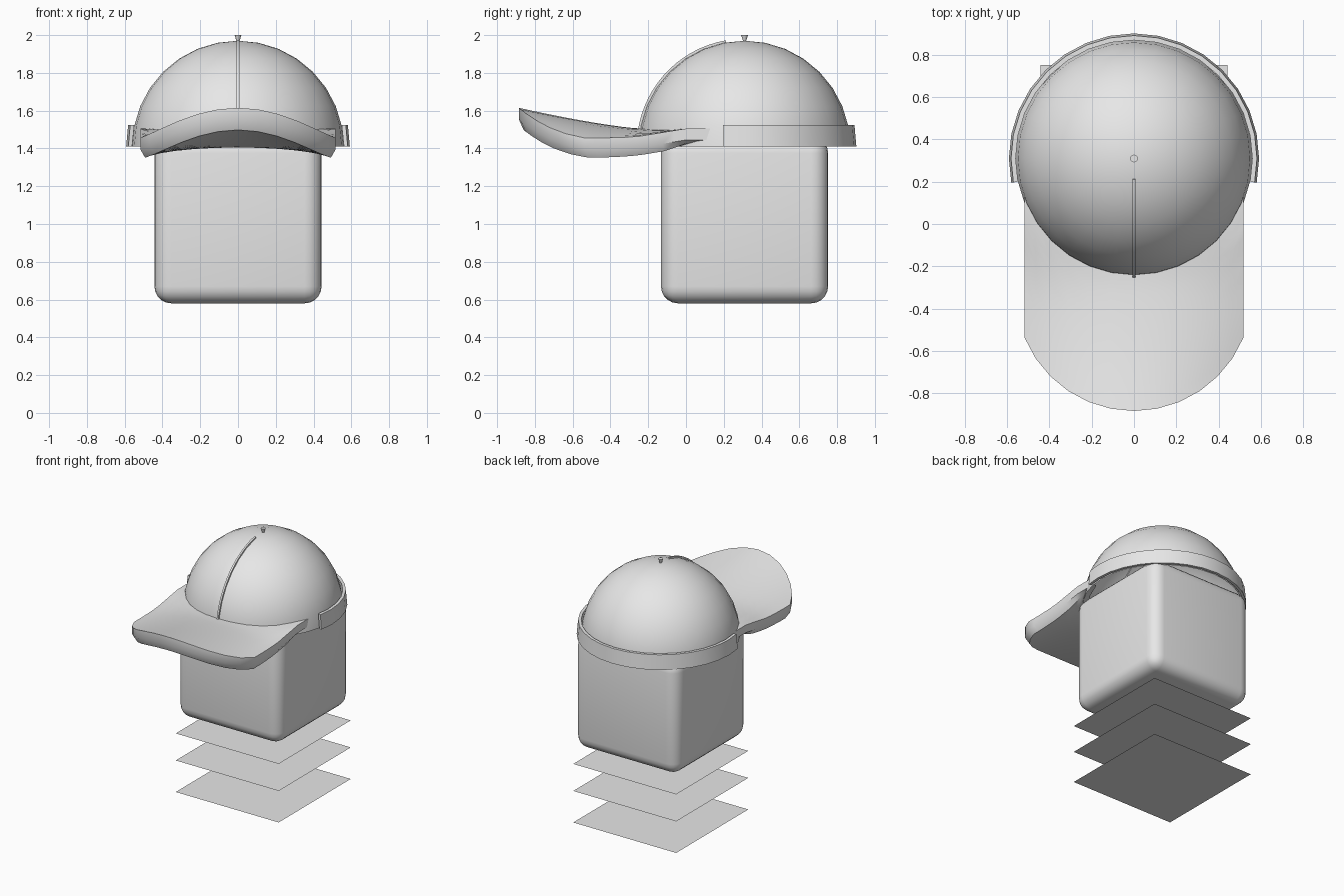
import bpy, bmesh, math
from mathutils import Matrix, Vector

cube = bpy.data.objects.get("Cube")
if cube:
    bpy.data.objects.remove(cube, do_unlink=True)

grey = bpy.data.materials.new("light grey")
grey.use_nodes = True
grey.diffuse_color = (0.8, 0.8, 0.8, 1)
grey.node_tree.nodes["Principled BSDF"].inputs["Base Color"].default_value = (0.8, 0.8, 0.8, 1)

CY = 0.31      # depth of the head centre
BASE = 1.41    # height of the cap's lower edge
R = 0.56       # cap radius


def finish(name, bm, smooth=True, recalc=True):
    if recalc:
        bmesh.ops.recalc_face_normals(bm, faces=bm.faces)
    me = bpy.data.meshes.new(name)
    bm.to_mesh(me)
    bm.free()
    me.materials.append(grey)
    ob = bpy.data.objects.new(name, me)
    bpy.context.collection.objects.link(ob)
    if smooth:
        bpy.ops.object.select_all(action='DESELECT')
        ob.select_set(True)
        bpy.context.view_layer.objects.active = ob
        bpy.ops.object.shade_smooth_by_angle(angle=math.radians(35))
    return ob


def sweep(name, sections):
    """Join equal closed cross-sections into a capped strip."""
    bm = bmesh.new()
    rings = [[bm.verts.new(p) for p in s] for s in sections]
    n = len(rings[0])
    for a, b in zip(rings, rings[1:]):
        for i in range(n):
            j = (i + 1) % n
            bm.faces.new((a[i], a[j], b[j], b[i]))
    bm.faces.new(rings[0])
    bm.faces.new(rings[-1])
    return finish(name, bm)


# Head: rounded cube
bm = bmesh.new()
bmesh.ops.create_cube(bm, size=0.885)
bmesh.ops.translate(bm, verts=bm.verts, vec=(0, CY, 0.58 + 0.4425))
bmesh.ops.bevel(bm, geom=bm.edges[:], offset=0.09, segments=5, profile=0.5, affect='EDGES')
finish("head", bm)

# Floating square sheets under the head
for i, z in enumerate((0.0, 0.245, 0.455)):
    bm = bmesh.new()
    bmesh.ops.create_grid(bm, x_segments=1, y_segments=1, size=0.4425)
    bmesh.ops.translate(bm, verts=bm.verts, vec=(0, CY, z))
    finish(f"floor_sheet_{i + 1}", bm, smooth=False, recalc=False)

# Cap crown: open half sphere
bm = bmesh.new()
bmesh.ops.create_uvsphere(bm, u_segments=32, v_segments=16, radius=R)
bmesh.ops.delete(bm, geom=[v for v in bm.verts if v.co.z < -0.01], context='VERTS')
bmesh.ops.translate(bm, verts=bm.verts, vec=(0, CY, BASE))
finish("cap_crown", bm, recalc=False)

# Band round the back of the cap
band = []
for i in range(19):
    a = math.radians(-11.25 + 11.25 * i)
    band.append([(r * math.cos(a), CY + r * math.sin(a), z) for r, z in
                 ((0.572, BASE), (0.592, BASE), (0.582, 1.523), (0.56, 1.523))])
sweep("back_band", band)

# Raised seam down the front of the crown
seam = []
for i in range(17):
    a = math.radians(10 + 78 * i / 16)
    seam.append([(x, CY - r * math.sin(a), BASE + r * math.cos(a)) for x, r in
                 ((-0.007, 0.55), (0.007, 0.55), (0.007, 0.571), (-0.007, 0.571))])
sweep("front_seam", seam)

# Button on top
bm = bmesh.new()
bmesh.ops.create_cone(bm, cap_ends=True, segments=16, radius1=0.007, radius2=0.018, depth=0.035,
                      matrix=Matrix.Translation((0, CY, 1.9825)))
finish("top_button", bm)


# Brim: arched top, upright rim, chamfer and underside
def brim_top(x, y):
    t = max(0, (-0.24 - y) / 0.645)
    return 1.505 + 0.11 * t ** 1.3 - 0.62 * max(0, -y) * x * x


def brim_depth(y):
    back = min(1, max(0, (y + 0.1) / 0.19))
    front = max(0, (-0.24 - y) / 0.645)
    return 0.1 - 0.04 * back + 0.012 * front


COLS, ROWS = 13, 13


def brim_point(i, j, inset):
    a = math.radians(-67.5 + 135 * i / (COLS - 1))
    x = R * math.sin(a)
    back = CY - math.sqrt(0.535 ** 2 - x * x)
    front = -0.325 - R * math.cos(a) + inset
    y = back + (front - back) * j / (ROWS - 1)
    return x * (1 - inset * 2), y, brim_top(x, y)


bm = bmesh.new()
top, low = {}, {}
for i in range(COLS):
    for j in range(ROWS):
        p = Vector(brim_point(i, j, 0))
        q = Vector(brim_point(i, j, 0.025))
        q.z -= brim_depth(q.y)
        top[i, j], low[i, j] = bm.verts.new(p), bm.verts.new(q)
for g in (top, low):
    for i in range(COLS - 1):
        for j in range(ROWS - 1):
            bm.faces.new((g[i, j], g[i + 1, j], g[i + 1, j + 1], g[i, j + 1]))
edge = ([(i, 0) for i in range(COLS - 1)] + [(COLS - 1, j) for j in range(ROWS - 1)]
        + [(i, ROWS - 1) for i in range(COLS - 1, 0, -1)] + [(0, j) for j in range(ROWS - 1, 0, -1)])
mid = {k: bm.verts.new(top[k].co - Vector((0, 0, 0.06))) for k in edge}
for k, n in zip(edge, edge[1:] + edge[:1]):
    bm.faces.new((top[k], top[n], mid[n], mid[k]))
    bm.faces.new((mid[k], mid[n], low[n], low[k]))
finish("brim", bm)
